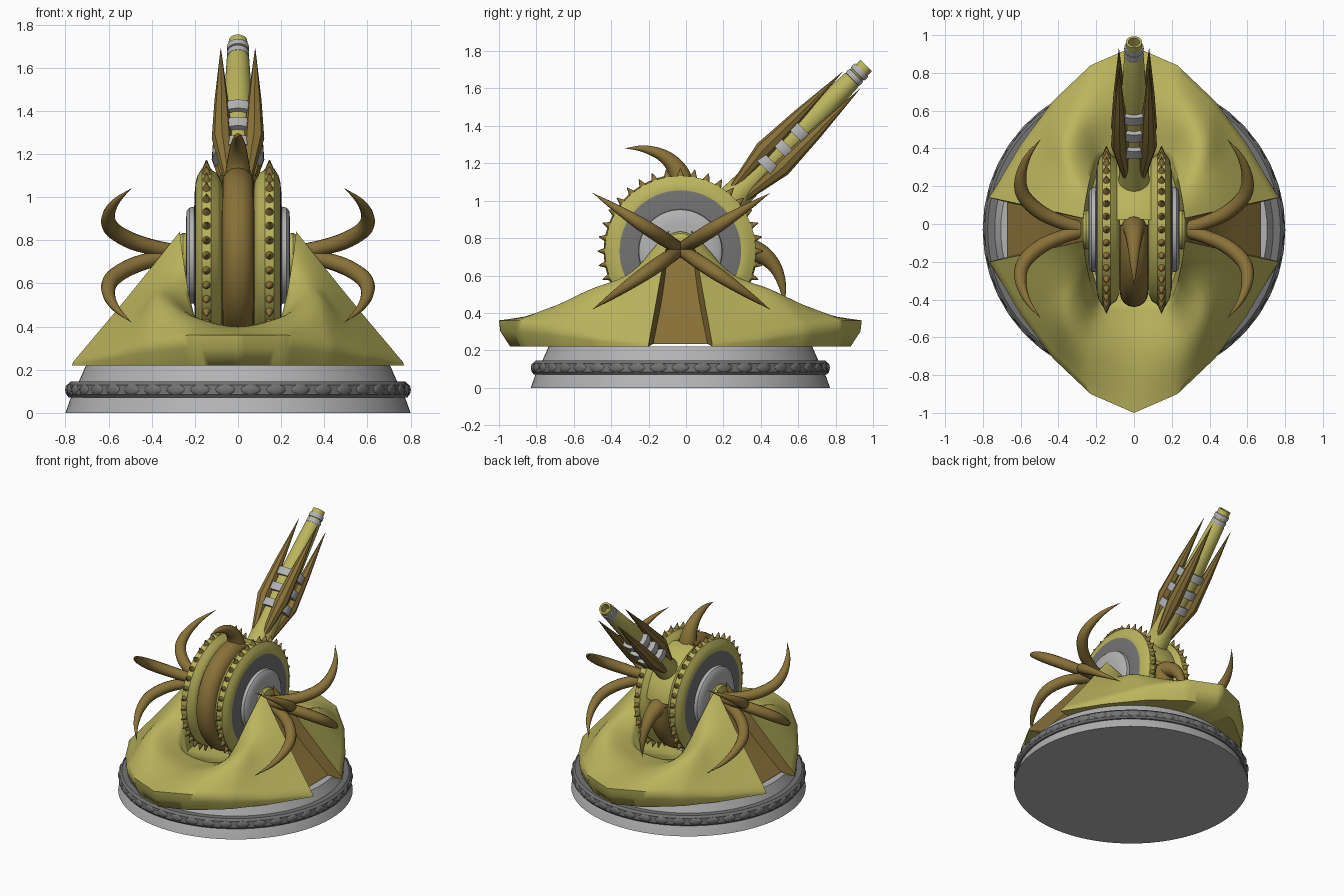
import bpy, bmesh, math
from mathutils import Vector as V, Matrix as M

if "Cube" in bpy.data.objects:
    bpy.data.objects.remove(bpy.data.objects["Cube"])

def mat(name, r, g, b):
    m = bpy.data.materials.new(name)
    m.diffuse_color = (r, g, b, 1)
    m.use_nodes = True
    m.node_tree.nodes["Principled BSDF"].inputs["Base Color"].default_value = m.diffuse_color
    return m

YELLOW = mat("olive_yellow", .50, .46, .11)
BROWN = mat("horn_brown", .25, .165, .04)
LIGHT = mat("light_grey", .45, .45, .46)
DARK = mat("dark_grey", .17, .17, .175)
CY, CZ = -.03, .73                       # wheel centre
C = V((0, CY, CZ))

def finish(bm, name, m, angle=35):
    bmesh.ops.remove_doubles(bm, verts=bm.verts, dist=1e-5)
    bmesh.ops.recalc_face_normals(bm, faces=bm.faces)
    me = bpy.data.meshes.new(name)
    bm.to_mesh(me)
    bm.free()
    me.materials.append(m)
    ob = bpy.data.objects.new(name, me)
    bpy.context.collection.objects.link(ob)
    bpy.ops.object.select_all(action='DESELECT')
    ob.select_set(True)
    bpy.context.view_layer.objects.active = ob
    bpy.ops.object.shade_smooth_by_angle(angle=math.radians(angle))
    return ob

def grid(bm, rows, close=False):
    vs = [[bm.verts.new(p) for p in r] for r in rows]
    n = len(rows[0])
    for a, b in zip(vs, vs[1:]):
        for i in range(n if close else n - 1):
            j = (i + 1) % n
            bm.faces.new((a[i], a[j], b[j], b[i]))
    return vs

def lathe(name, m, prof, mx, seg=64):
    bm = bmesh.new()
    grid(bm, [[mx @ V((r * math.cos(t), r * math.sin(t), z)) for t in
               [2 * math.pi * i / seg for i in range(seg)]] for r, z in prof], True)
    return finish(bm, name, m)

def catmull(pts, n, first=None, last=None):
    p = [first or pts[0] * 2 - pts[1]] + list(pts) + [last or pts[-1] * 2 - pts[-2]]
    out = []
    for i in range(1, len(p) - 2):
        a, b, c, d = p[i - 1:i + 3]
        for k in range(n):
            t = k / n
            out.append(.5 * (2 * b + (c - a) * t + (2 * a - 5 * b + 4 * c - d) * t * t
                             + (3 * b - a - 3 * c + d) * t ** 3))
    return out + [pts[-1].copy()]

def tube(bm, pts, radii, normal, seg=12, n=6):
    """tapered tube along a curve lying in the plane of the given normal"""
    path = catmull([V((*p, r)) for p, r in zip(pts, radii)], n)
    rows = []
    for i, q in enumerate(path):
        t = (path[min(i + 1, len(path) - 1)].xyz - path[max(i - 1, 0)].xyz).normalized()
        u = t.cross(normal).normalized()
        w = t.cross(u)
        r = max(q.w, .001)
        rows.append([q.xyz + r * (math.cos(a) * u + math.sin(a) * w) for a in
                     [2 * math.pi * k / seg for k in range(seg)]])
    vs = grid(bm, rows, True)
    bm.faces.new(vs[0])
    bm.faces.new(vs[-1])

# --- round base with studded band
B = M.Translation((0, CY, 0))
lathe("base", LIGHT, [(0, 0), (.8, 0), (.775, .07), (.74, .14), (.705, .22), (0, .22)], B, 80)
lathe("base_band", DARK, [(.74, .07), (.785, .072), (.795, .085), (.79, .13), (.775, .145), (.72, .147)], B, 80)
bm = bmesh.new()
for i in range(42):
    mx = B @ M.Rotation(2 * math.pi * i / 42, 4, 'Z') @ M.Translation((.79, 0, .107)) @ M.Diagonal((.011, .046, .025, 1))
    bmesh.ops.create_uvsphere(bm, u_segments=12, v_segments=8, radius=1, matrix=mx)
finish(bm, "base_studs", DARK, 60)

# --- armoured skirt: one quarter of key points, mirrored four ways
bottom = [(0, -.94, .22), (.21, -.86, .22), (.42, -.69, .22), (.60, -.47, .22), (.77, -.20, .22)]
rim = [(0, -1, .36), (.23, -.90, .36), (.43, -.71, .32), (.60, -.48, .27), (.765, -.20, .235)]
mid = [(0, -.68, .40), (.22, -.64, .45), (.36, -.50, .53), (.42, -.34, .54), (.51, -.145, .54)]
inner = [(0, -.42, .37), (.17, -.42, .41), (.22, -.34, .52), (.25, -.22, .69), (.27, -.09, .84)]
N = 8
def smooth(row):
    p = [V(q) for q in row]
    return catmull(p, N, first=V((-p[1].x, p[1].y, p[1].z)))
def straight(row):
    p = [V(q) for q in row]
    return [a.lerp(b, k / N) for a, b in zip(p, p[1:]) for k in range(N)] + [p[-1]]
bo, ri, mi, inn = straight(bottom), straight(rim), smooth(mid), smooth(inner)
cols = []
for b, r, m_, i in zip(bo, ri, mi, inn):
    under = V((b.x * .7, b.y * .7, .22))
    swell = V((b.x * .12 + r.x * .88, b.y * .12 + r.y * .88, b.z * .42 + r.z * .58))
    cols.append([under, b, swell] + catmull([r, m_, i], N)
                + [V((i.x * .92, i.y * .92, .34)), V((i.x * .3, CY + (i.y - CY) * .3, .27)), V((0, CY, .26))])
def mirror(p, sx, sy):
    return V((p.x * sx, CY + (p.y - CY) * sy, p.z))
bm = bmesh.new()
for sx in (1, -1):
    for sy in (1, -1):
        grid(bm, [[mirror(p, sx, sy) for p in c] for c in cols])
finish(bm, "skirt_armour", YELLOW, 62)

# --- brown recess on each side between the armour halves
edge = [cols[-1][1]] + cols[-1][3:-3]
deep = catmull([V((.67, -.175, .235)), V((.44, -.125, .50)), V((.275, -.09, .79))], N)
deep = [deep[0]] + deep
bm = bmesh.new()
for sx in (1, -1):
    grid(bm, [[mirror(p, sx, sy) for p in c] for c, sy in ((edge, 1), (deep, 1), (deep, -1), (edge, -1))])
finish(bm, "side_recess", BROWN, 30)

# --- wheels with hub rings, spikes, bearings
for side, s in (("right", 1), ("left", -1)):
    X = M.Translation(C) @ M.Rotation(s * math.pi / 2, 4, 'Y')
    lathe(side + "_wheel", YELLOW, [(.25, .075), (.34, .077), (.38, .095), (.395, .12), (.403, .125), (.403, .168),
                                    (.395, .172), (.37, .188), (.335, .197), (.32, .195)], X, 72)
    lathe(side + "_wheel_ring", DARK, [(.325, .197), (.31, .2), (.225, .203), (.2, .203)], X)
    lathe(side + "_wheel_hub", LIGHT, [(.225, .2), (.222, .225), (.205, .238), (.15, .242), (0, .242)], X)
    lathe(side + "_bearing", YELLOW, [(.1, .235), (.105, .255), (.095, .27), (.05, .28), (0, .28)], X, 32)
    bm = bmesh.new()
    for i in range(36):
        T = (M.Translation(C + V((s * .146, 0, 0))) @ M.Rotation(2 * math.pi * i / 36, 4, 'X')
             @ M.Translation((0, 0, .421)))
        bmesh.ops.create_cone(bm, cap_ends=True, segments=8, radius1=.021, radius2=.002, depth=.044, matrix=T)
    finish(bm, side + "_wheel_spikes", BROWN, 50)
    # four curved claws from each hub
    bm = bmesh.new()
    for dy in (.478, -.468):
        for dz in (.30, -.32):
            pts = [V((s * x, CY + dy * t, .74 + dz * t)) for x, t in
                   ((.25, 0), (.38, .08), (.50, .2), (.585, .38), (.60, .58), (.565, .8), (.495, 1))]
            tube(bm, pts, (.036, .036, .039, .038, .03, .017, 0), V((0, -dz, dy)).normalized())
    finish(bm, side + "_claws", BROWN, 50)

# --- drum between the wheels, with a raised barrel housing
X = M.Translation(C) @ M.Rotation(math.pi / 2, 4, 'Y')
lathe("drum", YELLOW, [(0, -.1), (.32, -.1), (.32, .1), (0, .1)], X)
bm = bmesh.new()
grid(bm, [[C + V((x, r * math.cos(a), r * math.sin(a))) for a in [math.radians(8 + 74 * i / 16) for i in range(17)]]
          for x, r in ((-.095, .3), (-.095, .37), (-.06, .378), (.06, .378), (.095, .37), (.095, .3))])
finish(bm, "barrel_housing", YELLOW)

# --- brown crescent around the drum and its two horns
bm = bmesh.new()
arc = [math.radians(86 + i * 278 / 24) for i in range(25)]
tube(bm, [C + V((0, .335 * math.cos(a), .335 * math.sin(a))) for a in arc], [.075] * 25, V((1, 0, 0)), 16, 2)
horn = [(.01, .30), (.005, .38), (-.03, .455), (-.1, .515), (-.2, .548), (-.295, .55)]
for swap in (0, 1):
    pts = [C + V((0, q, p) if swap else (0, p, q)) for p, q in horn]
    tube(bm, pts, (.068, .06, .047, .033, .018, 0), V((1, 0, 0)), 14)
finish(bm, "crescent_horns", BROWN, 50)

# --- raised barrel with bands and four long blades
G = M.Translation(C) @ M.Rotation(-math.pi / 4, 4, 'X')
lathe("barrel", YELLOW, [(.085, .3), (.077, .5), (.072, .9), (.052, 1.29), (.045, 1.31), (.043, 1.405),
                         (.03, 1.405), (.028, 1.34), (0, 1.34)], G, 32)
for i, (a, r) in enumerate(((.66, .103), (.78, .1), (.90, .094))):
    lathe("barrel_band_%d" % (i + 1), LIGHT, [(r - .035, a - .028), (r, a - .028), (r, a + .028), (r - .035, a + .028)],
          G @ M.Diagonal((1.15, 1, 1, 1)), 24)
for i, a in enumerate((1.315, 1.355)):
    lathe("muzzle_ring_%d" % (i + 1), LIGHT, [(.04, a - .017), (.05, a - .015), (.052, a), (.05, a + .015), (.04, a + .017)], G, 32)
bm = bmesh.new()
for sx in (1, -1):
    for sy in (1, -1):
        pts = [G @ V((sx * x, sy * p, a)) for x, p, a in
               ((.04, .04, .42), (.075, .07, .70), (.077, .068, .95), (.08, .065, 1.29))]
        tube(bm, pts, (.018, .047, .032, 0), G.to_3x3() @ V((sx, -sy, 0)).normalized(), 8, 1)
finish(bm, "barrel_blades", BROWN, 40)
